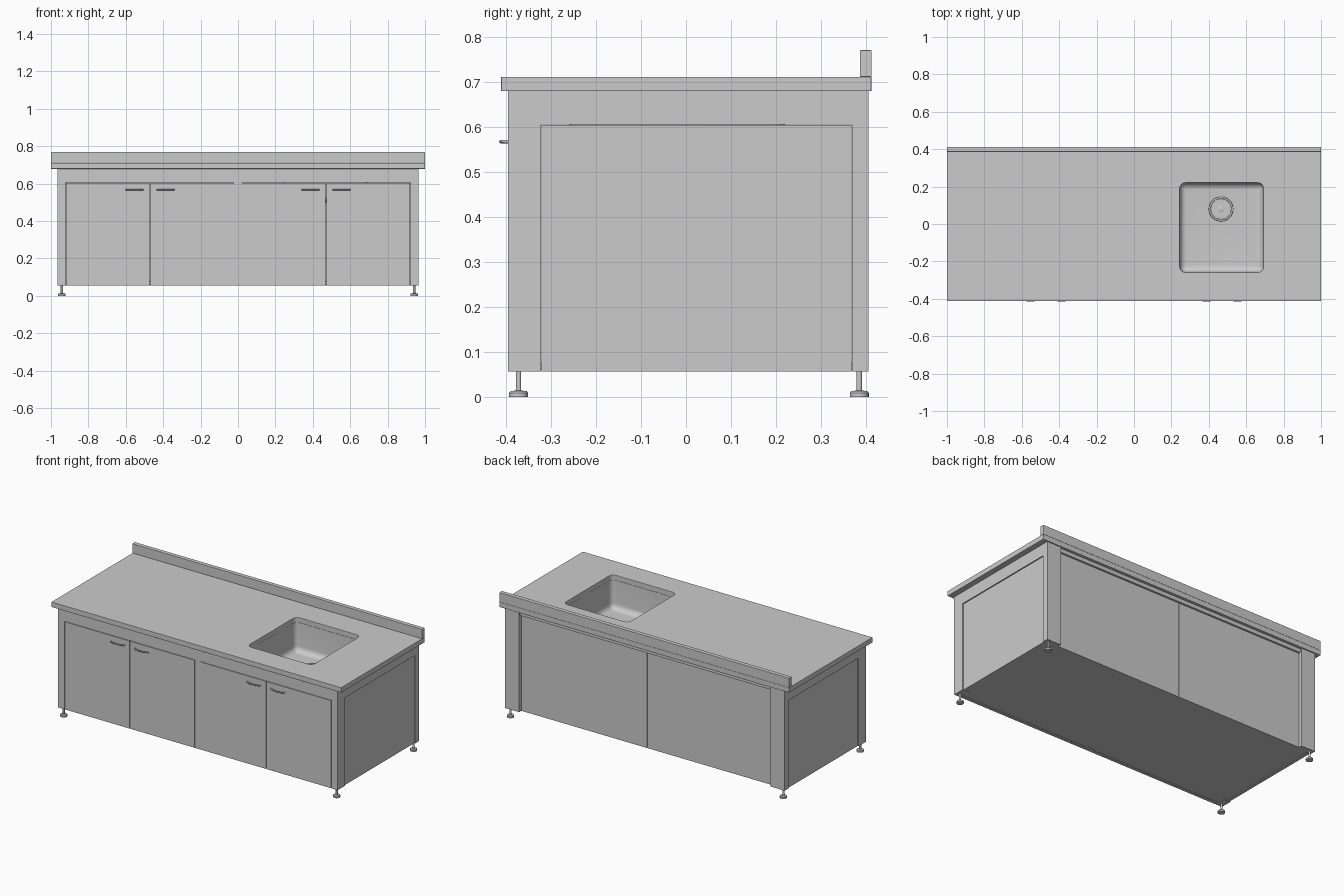
import bpy, bmesh, math
from mathutils import Vector

if "Cube" in bpy.data.objects:
    bpy.data.objects.remove(bpy.data.objects["Cube"])


def box(name, x0, x1, y0, y1, z0, z1, bevel=0):
    """Axis-aligned box given by its extents."""
    bm = bmesh.new()
    bmesh.ops.create_cube(bm, size=1)
    for v in bm.verts:
        v.co = Vector(((x0 + x1) / 2 + v.co.x * (x1 - x0),
                       (y0 + y1) / 2 + v.co.y * (y1 - y0),
                       (z0 + z1) / 2 + v.co.z * (z1 - z0)))
    me = bpy.data.meshes.new(name)
    bm.to_mesh(me)
    bm.free()
    ob = bpy.data.objects.new(name, me)
    bpy.context.collection.objects.link(ob)
    if bevel:
        m = ob.modifiers.new("bevel", 'BEVEL')
        m.width, m.segments = bevel, 2
    return ob


def smooth(ob, angle=35):
    bpy.ops.object.select_all(action='DESELECT')
    ob.select_set(True)
    bpy.context.view_layer.objects.active = ob
    bpy.ops.object.shade_smooth_by_angle(angle=math.radians(angle))


def loft(name, loops, cap_start=False, cap_end=False):
    """Skin a list of equally long closed loops."""
    bm = bmesh.new()
    rings = [[bm.verts.new(p) for p in loop] for loop in loops]
    n = len(rings[0])
    for a, b in zip(rings, rings[1:]):
        for i in range(n):
            j = (i + 1) % n
            bm.faces.new((a[i], a[j], b[j], b[i]))
    if cap_start:
        bm.faces.new(rings[0][::-1])
    if cap_end:
        bm.faces.new(rings[-1])
    bmesh.ops.recalc_face_normals(bm, faces=bm.faces)
    me = bpy.data.meshes.new(name)
    bm.to_mesh(me)
    bm.free()
    ob = bpy.data.objects.new(name, me)
    bpy.context.collection.objects.link(ob)
    return ob


def lathe(name, x, y, profile, n=24):
    """Solid of revolution from (radius, z) pairs."""
    loops = [[(x + r * math.cos(2 * math.pi * i / n), y + r * math.sin(2 * math.pi * i / n), z)
              for i in range(n)] for r, z in profile]
    ob = loft(name, loops, True, True)
    smooth(ob)
    return ob


SINK = (0.245, 0.692, -0.258, 0.22)


def sink_loop(inset, z, r=0.03, seg=6):
    x0, x1, y0, y1 = SINK
    r = max(r - inset, 0.012)
    pts = []
    for k, (cx, cy) in enumerate([(x1 - inset - r, y1 - inset - r), (x0 + inset + r, y1 - inset - r),
                                  (x0 + inset + r, y0 + inset + r), (x1 - inset - r, y0 + inset + r)]):
        for i in range(seg + 1):
            a = math.pi / 2 * (k + i / seg)
            pts.append((cx + r * math.cos(a), cy + r * math.sin(a), z))
    return pts


# Worktop with sink opening, and splashback
top = box("worktop", -1, 1, -0.411, 0.412, 0.679, 0.711)
cutter = loft("sink_cutter", [sink_loop(0, 0.6), sink_loop(0, 0.8)], True, True)
cutter.hide_render = True
cutter.hide_viewport = True
cut = top.modifiers.new("sink_opening", 'BOOLEAN')
cut.object, cut.solver = cutter, 'EXACT'
bev = top.modifiers.new("bevel", 'BEVEL')
bev.width, bev.segments, bev.limit_method = 0.002, 2, 'ANGLE'
box("splashback", -1, 1, 0.386, 0.412, 0.711, 0.77, 0.0015)

# Sink basin: flange, walls and rounded bottom
FLOOR, R = 0.50, 0.035
loops = [sink_loop(-0.015, 0.678), sink_loop(-0.002, 0.678)]
for i in range(7):
    a = math.pi / 2 * i / 6
    loops.append(sink_loop(0.001 + R * (1 - math.cos(a)), FLOOR + R * (1 - math.sin(a))))
basin = loft("sink_basin", loops, cap_end=True)
smooth(basin, 50)

# Drain strainer: dish, rim, hub and radial bars
DX, DY = 0.465, 0.08
lathe("drain_dish", DX, DY, [(0.055, FLOOR + 0.0005), (0.055, FLOOR + 0.002)])
lathe("drain_rim", DX, DY, [(0.054, FLOOR + 0.001), (0.066, FLOOR + 0.001), (0.064, FLOOR + 0.005),
                            (0.056, FLOOR + 0.005), (0.054, FLOOR + 0.002)], 32)
lathe("drain_hub", DX, DY, [(0.018, FLOOR + 0.001), (0.018, FLOOR + 0.005), (0.008, FLOOR + 0.008)])
for i in range(12):
    bar = box(f"drain_bar_{i}", 0.016, 0.056, -0.003, 0.003, 0.001, 0.005)
    bar.location = (DX, DY, FLOOR)
    bar.rotation_euler.z = i * math.pi / 6

# Cabinet frame and panels, both sides
XO, YF, YB, Z0, ZT, ZD = 0.965, -0.395, 0.405, 0.056, 0.679, 0.605
for s, side in ((-1, "left"), (1, "right")):
    def sbox(name, a, b, *rest):
        return box(f"{side}_{name}", min(s * a, s * b), max(s * a, s * b), *rest)

    sbox("front_post", 0.921, XO, YF, -0.322, Z0, ZT)
    sbox("rear_post", 0.868, XO, 0.369, YB, Z0, ZT)
    sbox("side_rail", 0.94, XO, -0.322, 0.369, ZD, ZT)
    sbox("side_panel", 0.94, XO - 0.006, -0.321, 0.368, Z0, ZD - 0.001)
    sbox("back_panel", 0.002, 0.868, 0.369, 0.383, Z0, 0.655)

    # Doors with bow handles near the meeting edges
    for k, (a, b, hx) in enumerate(((0.022, 0.469, 0.387), (0.473, 0.919, 0.553))):
        sbox(f"door_{k}", a, b, YF, YF + 0.02, Z0, ZD - 0.003)
        cu = bpy.data.curves.new(f"{side}_handle_{k}", 'CURVE')
        cu.dimensions, cu.bevel_depth, cu.bevel_resolution = '3D', 0.004, 2
        cu.use_fill_caps = True
        sp = cu.splines.new('POLY')
        pts = [(-0.046, 0.002), (-0.042, -0.007), (-0.032, -0.012), (-0.016, -0.015), (0, -0.016),
               (0.016, -0.015), (0.032, -0.012), (0.042, -0.007), (0.046, 0.002)]
        sp.points.add(len(pts) - 1)
        for p, (x, y) in zip(sp.points, pts):
            p.co = (s * hx + x, YF + y, 0.567, 1)
        bpy.context.collection.objects.link(bpy.data.objects.new(cu.name, cu))

    # Levelling feet
    for end, y in (("front", -0.372), ("rear", 0.385)):
        lathe(f"{side}_{end}_foot", s * 0.942, y,
              [(0.021, 0), (0.021, 0.009), (0.018, 0.013), (0.006, 0.014), (0.006, 0.062)])

# Centre stile, rails and floor
box("centre_stile", -0.021, 0.021, YF, YF + 0.03, Z0, ZD)
box("front_rail", -0.921, 0.921, YF, YF + 0.03, ZD, ZT)
box("back_rail", -0.868, 0.868, 0.369, 0.395, 0.655, ZT)
box("cabinet_floor", -0.942, 0.942, YF + 0.02, 0.369, Z0 + 0.004, Z0 + 0.02)
